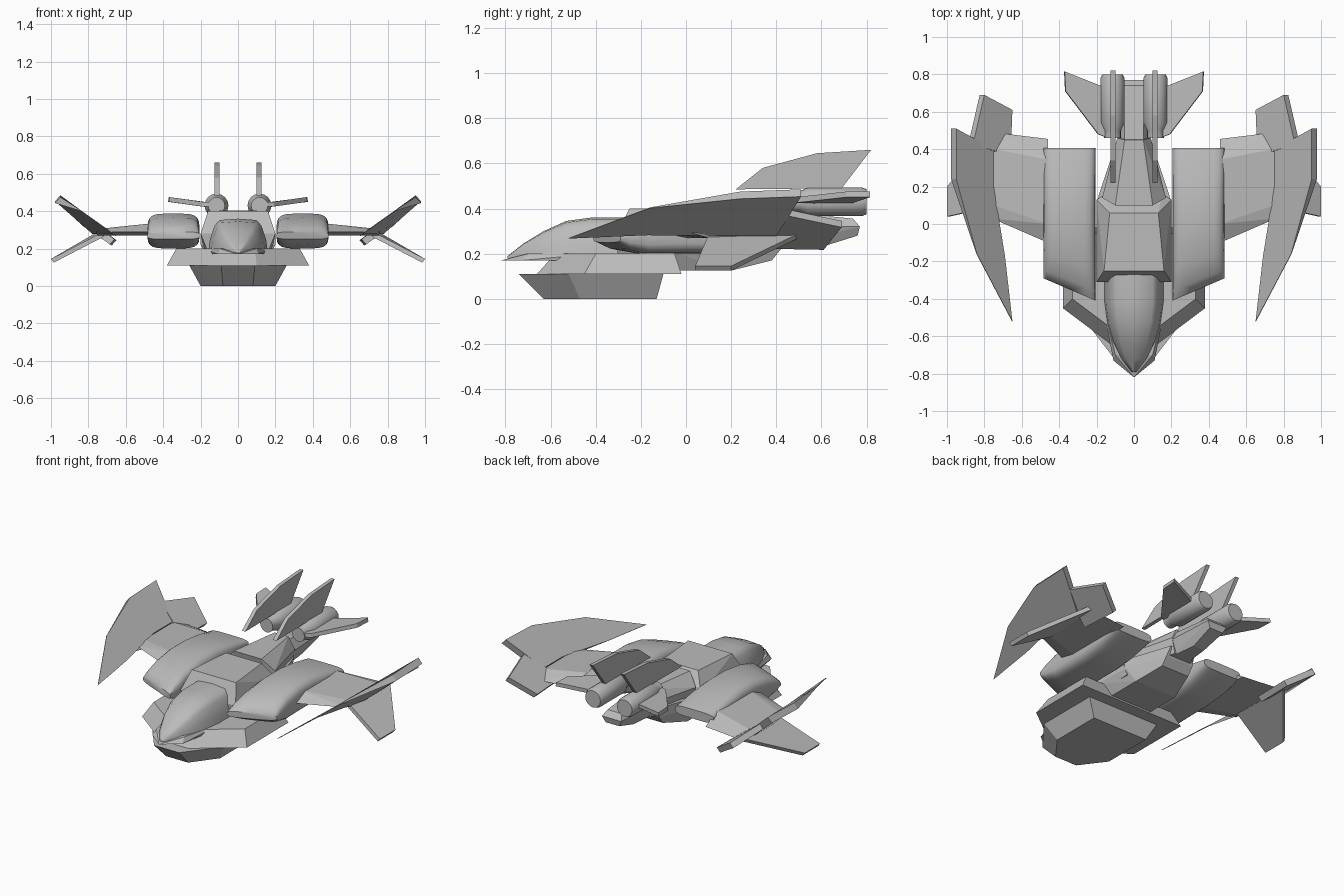
import bpy
import bmesh
from math import cos, sin, pi, radians, copysign
from mathutils import Vector

default = bpy.data.objects.get("Cube")
if default:
    bpy.data.objects.remove(default)

GREY = (0.5, 0.5, 0.5, 1.0)
hull_grey = bpy.data.materials.new("hull grey")
hull_grey.use_nodes = True
hull_grey.diffuse_color = GREY
hull_grey.node_tree.nodes["Principled BSDF"].inputs["Base Color"].default_value = GREY


def finish(name, bm, mirror=False, smooth=None):
    """Turn a bmesh into an object, optionally mirrored and smooth below an angle."""
    bmesh.ops.recalc_face_normals(bm, faces=bm.faces)
    if smooth:
        for face in bm.faces:
            face.smooth = True
        for edge in bm.edges:
            edge.smooth = edge.calc_face_angle(0) < radians(smooth)
    mesh = bpy.data.meshes.new(name)
    bm.to_mesh(mesh)
    bm.free()
    mesh.materials.append(hull_grey)
    obj = bpy.data.objects.new(name, mesh)
    bpy.context.collection.objects.link(obj)
    if mirror:
        obj.modifiers.new("Mirror", 'MIRROR').use_mirror_merge = False
    return obj


def block(name, half_points, mirror=False):
    """Convex faceted solid; centre parts list only their +x corners."""
    bm = bmesh.new()
    for x, y, z in half_points:
        bm.verts.new((x, y, z))
        if not mirror and x > 0:
            bm.verts.new((-x, y, z))
    result = bmesh.ops.convex_hull(bm, input=bm.verts)
    extra = {v for v in result["geom_interior"] + result["geom_unused"]
             if isinstance(v, bmesh.types.BMVert)}
    bmesh.ops.delete(bm, geom=list(extra), context='VERTS')
    bmesh.ops.dissolve_limit(bm, angle_limit=radians(1), verts=bm.verts, edges=bm.edges)
    return finish(name, bm, mirror)


def loft(name, rings, mirror=False, smooth=None):
    """Skin a row of equal-length rings and cap both ends."""
    bm = bmesh.new()
    rows = [[bm.verts.new(p) for p in ring] for ring in rings]
    count = len(rows[0])
    for low, high in zip(rows, rows[1:]):
        for i in range(count):
            j = (i + 1) % count
            bm.faces.new((low[i], low[j], high[j], high[i]))
    bm.faces.new(rows[0])
    bm.faces.new(rows[-1])
    return finish(name, bm, mirror, smooth)


def plate(name, outline, offset, mirror=True, thin=()):
    """Slab from an outline; corners listed in thin taper to an edge."""
    shift = Vector(offset)
    back = [Vector(p) + shift * (0.1 if i in thin else 1) for i, p in enumerate(outline)]
    return loft(name, [outline, back], mirror)


def level(z, outline):
    return [(x, y, z) for x, y in outline]


# Chin: a keel block below a wider deck
block("chin_keel",
      level(0.0, [(0.08, -0.63), (0.2, -0.47), (0.2, -0.13)])
      + level(0.11, [(0.09, -0.74), (0.26, -0.52), (0.26, -0.1)]))
block("chin_deck",
      level(0.11, [(0.1, -0.66), (0.38, -0.45), (0.38, -0.02)])
      + level(0.2, [(0.09, -0.58), (0.33, -0.4), (0.33, -0.05)]))

# Nose lip with smooth canopy
block("nose_lip",
      level(0.17, [(0, -0.82), (0.11, -0.73), (0.16, -0.45), (0.16, -0.28)])
      + level(0.2, [(0.1, -0.7), (0.175, -0.4), (0.17, -0.28)]))


def canopy_ring(y, width, top):
    low = 0.175
    shape = [(1, 0), (0.94, 0.4), (0.78, 0.8), (0.62, 0.96), (0, 1)]
    right = [(width * u, y, low + (top - low) * v) for u, v in shape]
    return right + [(-x, y, z) for x, y, z in reversed(right[:-1])]


loft("canopy", [canopy_ring(*s) for s in (
    (-0.79, 0.015, 0.19), (-0.72, 0.07, 0.245), (-0.63, 0.115, 0.3),
    (-0.53, 0.145, 0.345), (-0.42, 0.16, 0.36), (-0.27, 0.16, 0.36))], smooth=50)

# Fuselage, belly and tapering neck
block("fuselage",
      level(0.4, [(0.16, -0.25), (0.13, 0.06)])
      + level(0.28, [(0.2, -0.31), (0.2, 0.13), (0.15, 0.16)])
      + level(0.18, [(0.16, -0.3), (0.18, 0.15)]))
block("belly",
      level(0.125, [(0.15, -0.05), (0.15, 0.2)])
      + level(0.17, [(0.1, 0.38)])
      + level(0.22, [(0.2, -0.1), (0.19, 0.15), (0.1, 0.42)])
      + level(0.28, [(0.2, -0.1), (0.19, 0.15), (0.09, 0.45)]))
block("neck",
      level(0.405, [(0.1, 0.1), (0.05, 0.45)])
      + level(0.33, [(0.17, 0.14), (0.09, 0.46)])
      + level(0.23, [(0.14, 0.14), (0.07, 0.46)]))
block("tail_boom",
      level(0.39, [(0.05, 0.4)]) + level(0.355, [(0.05, 0.74)])
      + level(0.32, [(0.09, 0.42), (0.07, 0.77)])
      + level(0.28, [(0.05, 0.76)]) + level(0.23, [(0.06, 0.42), (0.04, 0.6)]))


# Smooth engine nacelles, with a slanted nose
def nacelle_ring(y, low, high, slant):
    ring = []
    for k in range(20):
        a = 2 * pi * k / 20
        u = copysign(abs(cos(a)) ** 0.45, cos(a))
        v = copysign(abs(sin(a)) ** 0.55, sin(a))
        ring.append((0.345 + 0.14 * u, y + slant * u,
                     (low + high) / 2 + (high - low) / 2 * v))
    return ring


loft("engine_nacelle", [nacelle_ring(*s) for s in (
    (-0.35, 0.25, 0.29, 0.06), (-0.3, 0.22, 0.33, 0.055), (-0.2, 0.2, 0.365, 0.04),
    (-0.05, 0.2, 0.388, 0.02), (0.1, 0.2, 0.388, 0), (0.25, 0.22, 0.37, 0),
    (0.405, 0.27, 0.33, 0))], mirror=True, smooth=50)

# Inner wing with bevelled trailing edge
block("inner_wing",
      [(0.46, -0.1, 0.29), (0.76, 0.03, 0.29)]
      + level(0.335, [(0.46, 0.0), (0.46, 0.345)])
      + level(0.305, [(0.75, 0.1), (0.75, 0.4)])
      + level(0.27, [(0.46, 0.0), (0.46, 0.455), (0.71, 0.485), (0.75, 0.1), (0.75, 0.4)]),
      mirror=True)

# Swept outer blade, canted upwards
plate("wing_blade",
      [(0.65, -0.52, 0.27), (0.84, -0.16, 0.405), (0.95, 0.24, 0.475), (0.95, 0.51, 0.485),
       (0.75, 0.4, 0.31), (0.75, 0.2, 0.31), (0.69, -0.17, 0.285)],
      (0.028, 0, -0.032), thin=(0, 1, 6))

# Rear flap and downturned winglet beneath the blade
plate("rear_flap",
      [(0.65, 0.61, 0.245), (0.66, 0.36, 0.25), (0.86, 0.43, 0.4), (0.8, 0.69, 0.345)],
      (0.025, 0, -0.028))
plate("winglet",
      [(0.73, 0.1, 0.285), (0.75, 0.5, 0.29), (1.0, 0.2, 0.145), (1.0, 0.04, 0.145)],
      (-0.015, 0, -0.02))


# Tail thrusters
def thruster_ring(y, radius):
    return [(0.115 + radius * cos(pi * k / 8), y, 0.43 + radius * sin(pi * k / 8))
            for k in range(16)]


loft("thruster", [thruster_ring(*s) for s in (
    (0.46, 0.045), (0.5, 0.045), (0.54, 0.064), (0.78, 0.064), (0.8, 0.055))],
    mirror=True, smooth=30)

# Upright fins and horizontal stabilisers
plate("tail_fin",
      [(0.1, y, z) for y, z in ((0.22, 0.485), (0.34, 0.58), (0.58, 0.645),
                                (0.82, 0.66), (0.69, 0.49))], (0.025, 0, 0))
plate("stabiliser",
      [(0.14, 0.46, 0.45), (0.19, 0.48, 0.45), (0.365, 0.71, 0.475),
       (0.37, 0.815, 0.475), (0.18, 0.74, 0.45), (0.14, 0.74, 0.445)],
      (0.004, 0, -0.025))
